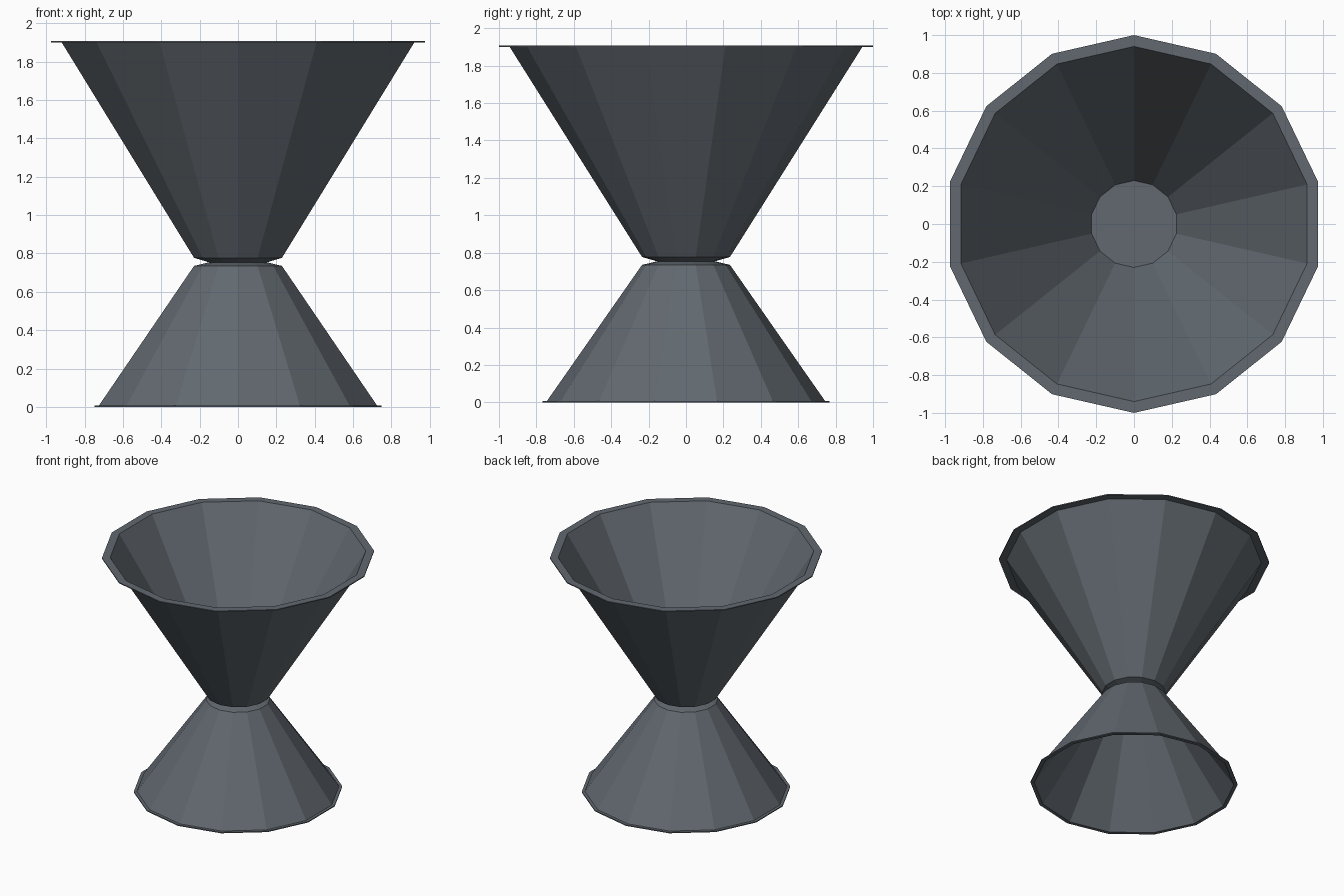
import bpy, bmesh, math

if "Cube" in bpy.data.objects:
    bpy.data.objects.remove(bpy.data.objects["Cube"])

SIDES = 14

metal = bpy.data.materials.new("dark_steel")
metal.diffuse_color = (0.12, 0.14, 0.16, 1)
metal.use_nodes = True
metal.node_tree.nodes["Principled BSDF"].inputs["Base Color"].default_value = metal.diffuse_color


def lathe(name, profile):
    """Revolve (radius, z) points around z with flat facets; radius 0 closes at the axis."""
    bm = bmesh.new()
    rings = []
    for r, z in profile:
        if r == 0:
            rings.append(None)
            continue
        angles = [math.pi / 2 + 2 * math.pi * i / SIDES for i in range(SIDES)]
        rings.append([bm.verts.new((r * math.cos(a), r * math.sin(a), z)) for a in angles])
    for a, b in zip(rings, rings[1:]):
        if a is None or b is None:
            bm.faces.new(a or b)          # flat cap
            continue
        for i in range(SIDES):
            j = (i + 1) % SIDES
            bm.faces.new((a[i], a[j], b[j], b[i]))
    bmesh.ops.recalc_face_normals(bm, faces=bm.faces)
    mesh = bpy.data.meshes.new(name)
    bm.to_mesh(mesh)
    bm.free()
    mesh.materials.append(metal)
    obj = bpy.data.objects.new(name, mesh)
    bpy.context.collection.objects.link(obj)
    return obj


# Large cup: floor, inner wall, flat rim, outer wall, tapered neck
lathe("upper_cup", [(0, 0.782), (0.23, 0.782), (0.94, 1.907), (1.0, 1.907),
                    (1.0, 1.899), (0.942, 1.899), (0.235, 0.777), (0.155, 0.754),
                    (0, 0.754)])

# Small inverted cup: neck, outer wall, foot rim, inner wall, ceiling
lathe("lower_cup", [(0, 0.754), (0.155, 0.754), (0.235, 0.735), (0.743, 0.008), (0.766, 0.008),
                    (0.766, 0), (0.738, 0), (0.23, 0.73), (0, 0.73)])
